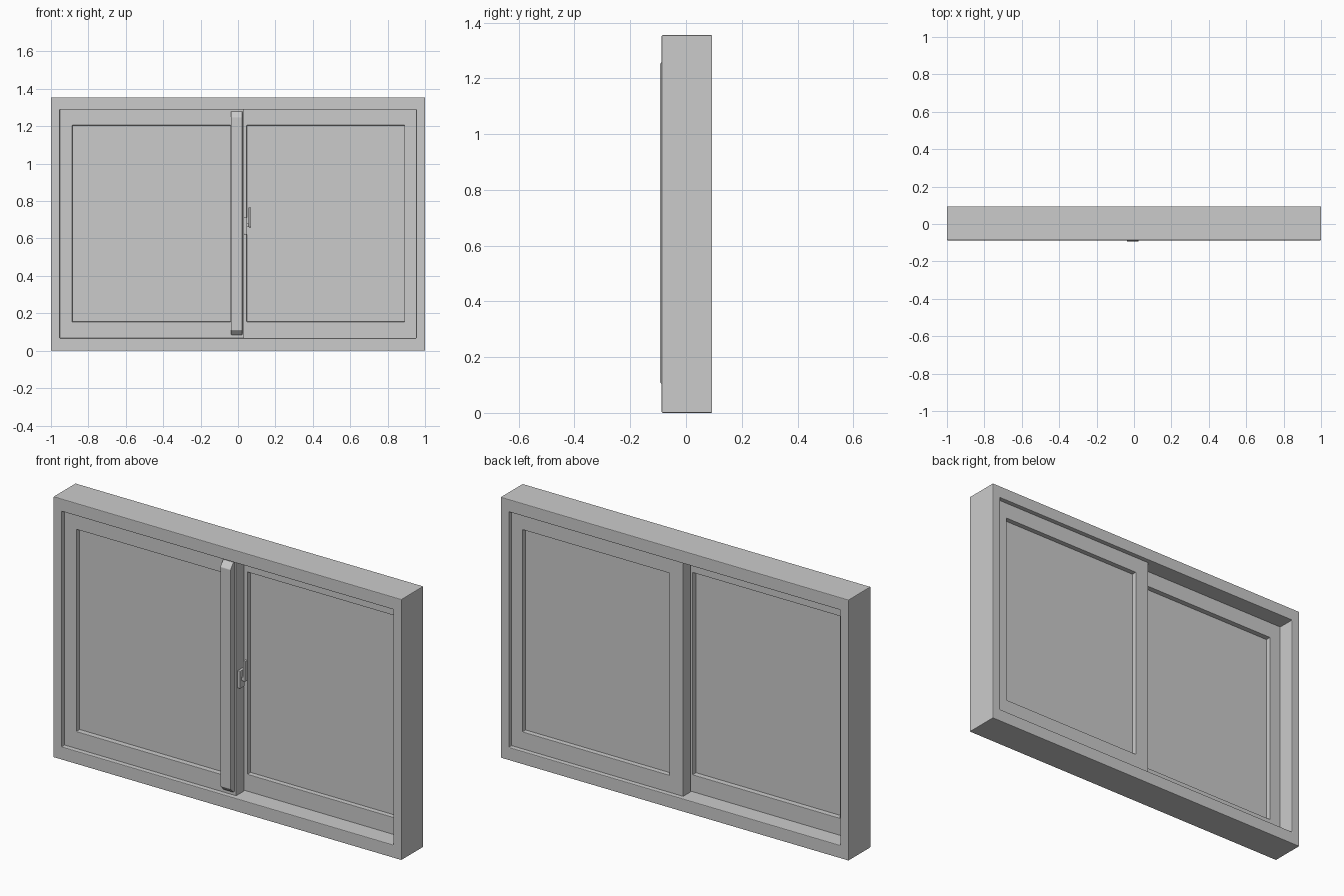
import bpy, bmesh

if "Cube" in bpy.data.objects:
    bpy.data.objects.remove(bpy.data.objects["Cube"])


def finish(name, bm, bevel=0.0):
    bmesh.ops.recalc_face_normals(bm, faces=bm.faces)
    mesh = bpy.data.meshes.new(name)
    bm.to_mesh(mesh)
    bm.free()
    ob = bpy.data.objects.new(name, mesh)
    bpy.context.collection.objects.link(ob)
    if bevel:
        mod = ob.modifiers.new("Bevel", 'BEVEL')
        mod.width, mod.segments = bevel, 2
        mod.limit_method = 'ANGLE'
    return ob


def ring(name, outer, inner, y0, y1, bevel):
    """Rectangular frame; outer and inner are (x0, x1, z0, z1)."""
    bm = bmesh.new()
    loops = []
    for (a, b, c, d), y in ((outer, y0), (inner, y0), (inner, y1), (outer, y1)):
        loops.append([bm.verts.new((x, y, z)) for x, z in ((a, c), (b, c), (b, d), (a, d))])
    for i in range(4):
        p, q = loops[i], loops[(i + 1) % 4]
        for j in range(4):
            k = (j + 1) % 4
            bm.faces.new((p[j], p[k], q[k], q[j]))
    return finish(name, bm, bevel)


def prism(name, profile, x0, x1, bevel=0.0):
    """Extrude a (y, z) profile along x."""
    bm = bmesh.new()
    face = bm.faces.new([bm.verts.new((x0, y, z)) for y, z in profile])
    ext = bmesh.ops.extrude_face_region(bm, geom=[face])
    verts = [v for v in ext['geom'] if isinstance(v, bmesh.types.BMVert)]
    bmesh.ops.translate(bm, verts=verts, vec=(x1 - x0, 0, 0))
    return finish(name, bm, bevel)


def box(name, x0, x1, y0, y1, z0, z1, bevel=0.0):
    return prism(name, ((y0, z0), (y1, z0), (y1, z1), (y0, z1)), x0, x1, bevel)


# Outer frame
ring("outer_frame", (-1, 1, 0, 1.355), (-0.953, 0.953, 0.067, 1.29), -0.087, 0.094, 0.003)

# Two sliding sashes, one in front of the other, each with a pane
for side, outer, inner, y0, y1 in (
        ("left", (-0.956, 0.033, 0.064, 1.293), (-0.886, -0.04, 0.155, 1.205), -0.062, 0.002),
        ("right", (-0.033, 0.956, 0.064, 1.293), (0.047, 0.891, 0.155, 1.205), 0.010, 0.070)):
    ring(side + "_sash", outer, inner, y0, y1, 0.002)
    a, b, c, d = inner
    m = (y0 + y1) / 2
    box(side + "_pane", a - 0.005, b + 0.005, m - 0.004, m + 0.004, c - 0.005, d + 0.005)

# Long pull bar with sloped ends on the front sash stile
prism("pull_bar", ((-0.061, 0.085), (-0.070, 0.085), (-0.094, 0.110),
                   (-0.094, 1.250), (-0.070, 1.280), (-0.061, 1.280)), -0.037, 0.023, 0.002)

# Latch on the side of the front sash: plate, spindle and lever
box("latch_plate", 0.032, 0.048, -0.050, -0.012, 0.622, 0.713, 0.002)
box("latch_spindle", 0.046, 0.060, -0.040, -0.022, 0.662, 0.680)
box("latch_lever", 0.057, 0.070, -0.041, -0.021, 0.660, 0.767, 0.002)
